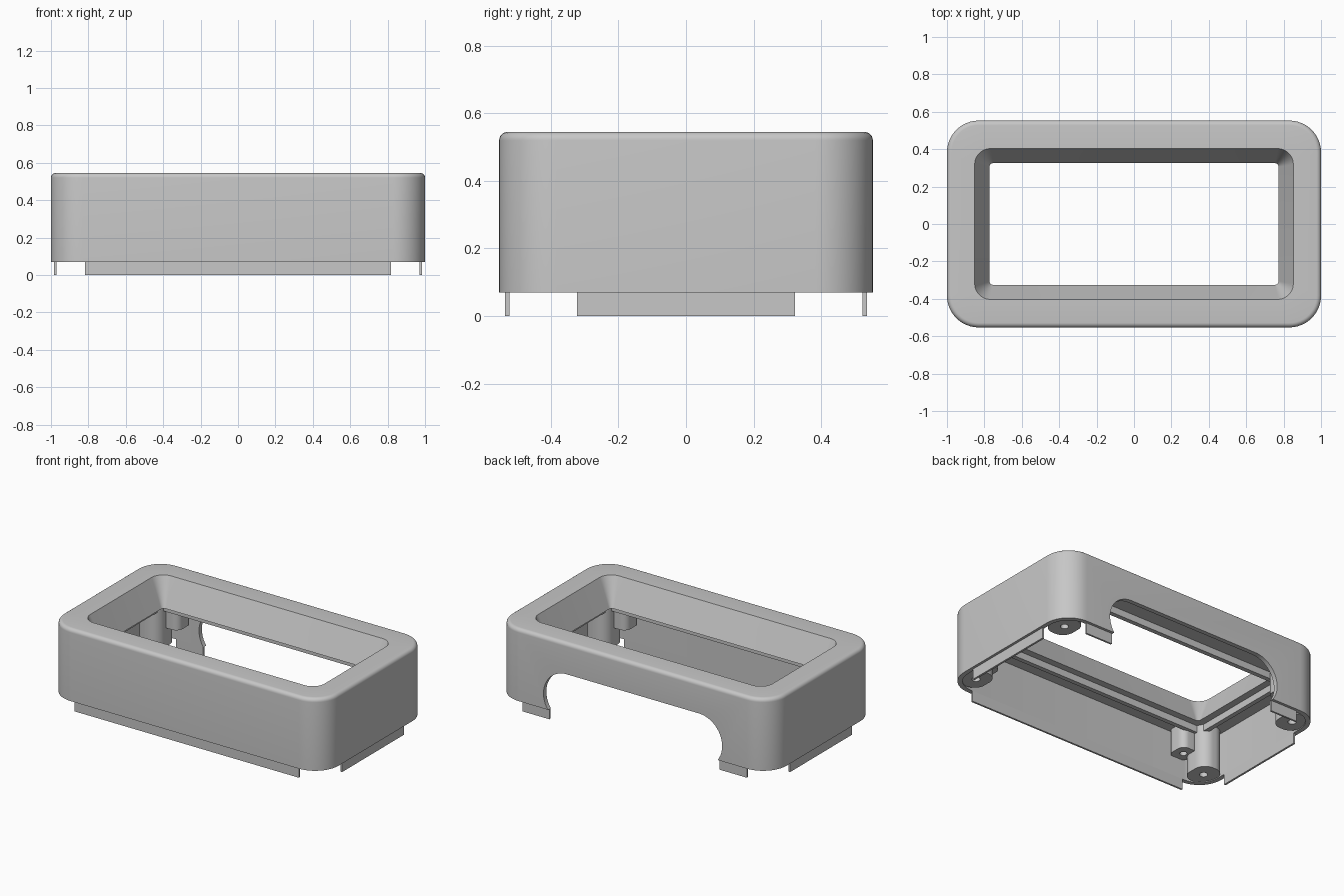
import bpy, bmesh
from math import cos, sin, pi, radians

cube = bpy.data.objects.get("Cube")
if cube:
    bpy.data.objects.remove(cube, do_unlink=True)

grey = bpy.data.materials.new("plain grey")
grey.use_nodes = True
colour = (0.57, 0.57, 0.57, 1)
grey.diffuse_color = colour
grey.node_tree.nodes["Principled BSDF"].inputs["Base Color"].default_value = colour

STEPS = 12  # segments in each rounded corner


def rounded_rect(hx, hy, r):
    """Outline of a rounded rectangle with half sizes hx, hy."""
    points = []
    for i, (sx, sy) in enumerate([(1, 1), (-1, 1), (-1, -1), (1, -1)]):
        for k in range(STEPS + 1):
            a = (i + k / STEPS) * pi / 2
            points.append((sx * (hx - r) + r * cos(a), sy * (hy - r) + r * sin(a)))
    return points


def finish(bm, name):
    bmesh.ops.remove_doubles(bm, verts=bm.verts, dist=1e-5)
    bmesh.ops.recalc_face_normals(bm, faces=bm.faces)
    mesh = bpy.data.meshes.new(name)
    bm.to_mesh(mesh)
    bm.free()
    mesh.materials.append(grey)
    obj = bpy.data.objects.new(name, mesh)
    bpy.context.collection.objects.link(obj)
    return obj


def loft(name, rings, centre=(0, 0), loop=False):
    """Skin rounded rectangles (hx, hy, r, z); join the ends or cap them."""
    bm = bmesh.new()
    loops = [[bm.verts.new((centre[0] + x, centre[1] + y, z)) for x, y in rounded_rect(hx, hy, r)]
             for hx, hy, r, z in rings]
    if not loop:
        bm.faces.new(loops[0])
        bm.faces.new(loops[-1])
    for a, b in zip(loops, loops[1:] + (loops[:1] if loop else [])):
        for i in range(len(a)):
            j = (i + 1) % len(a)
            bm.faces.new((a[i], a[j], b[j], b[i]))
    return finish(bm, name)


def box(name, x0, x1, y0, y1, z0, z1):
    bm = bmesh.new()
    bmesh.ops.create_cube(bm, size=1)
    for v in bm.verts:
        v.co = ((x0 + x1) / 2 + v.co.x * (x1 - x0),
                (y0 + y1) / 2 + v.co.y * (y1 - y0),
                (z0 + z1) / 2 + v.co.z * (z1 - z0))
    return finish(bm, name)


def smooth(obj):
    bpy.ops.object.select_all(action='DESELECT')
    obj.select_set(True)
    bpy.context.view_layer.objects.active = obj
    bpy.ops.object.shade_smooth_by_angle(angle=radians(30))


# Shell: outer wall, rounded top edge, sloping bezel, panel ridge, ceiling, inner wall
BASE, TOP, CEILING, RIDGE, FILLET = 0.07, 0.545, 0.363, 0.318, 0.025
HY, INNER_X, INNER_Y = 0.553, 0.97, 0.523
rings = [(1, HY, 0.17, BASE)]
for k in range(7):
    a = k / 6 * pi / 2
    inset = FILLET * (1 - cos(a))
    rings.append((1 - inset, HY - inset, 0.17 - inset, TOP - FILLET + FILLET * sin(a)))
rings += [(0.852, 0.403, 0.085, TOP),
          (0.773, 0.325, 0.02, CEILING),
          (0.82, 0.37, 0.02, CEILING),
          (0.82, 0.37, 0.02, RIDGE),
          (0.85, 0.40, 0.03, RIDGE),
          (0.85, 0.40, 0.03, CEILING),
          (INNER_X, INNER_Y, 0.14, CEILING),
          (INNER_X, INNER_Y, 0.14, BASE)]
shell = loft("shell", rings, loop=True)

# Arched opening through the back wall
cutter = loft("back_opening_cutter", [(0.65, 0.17, 0.169, -0.1), (0.65, 0.17, 0.169, 0.1)])
for v in cutter.data.vertices:
    x, y, z = v.co
    v.co = (x, 0.54 + z, 0.17 + y)
cutter.data.flip_normals()
cutter.hide_render = True
cut = shell.modifiers.new("back opening", 'BOOLEAN')
cut.operation = 'DIFFERENCE'
cut.solver = 'EXACT'
cut.object = cutter
bpy.context.view_layer.objects.active = shell
bpy.ops.object.modifier_apply(modifier=cut.name)
bpy.data.objects.remove(cutter, do_unlink=True)
smooth(shell)

# Locating lips under the rim, flush with the inner wall
box("front_lip", -0.817, 0.817, -0.535, -INNER_Y, 0, BASE)
for s, side in ((1, "left"), (-1, "right")):
    xs = sorted((s * 0.62, s * 0.817))
    box(side + "_back_lip", xs[0], xs[1], INNER_Y, 0.535, 0, BASE)
    xs = sorted((s * INNER_X, s * 0.983))
    box(side + "_end_lip", xs[0], xs[1], -0.322, 0.322, 0, BASE)

# Screw bosses with blind holes, in all four corners
for sx, side in ((1, "left"), (-1, "right")):
    for sy, end in ((1, "back"), (-1, "front")):
        name = side + "_" + end
        hole = 0.025
        smooth(loft(name + "_corner_boss",
                    [(0.085, 0.1, 0.075, CEILING + 0.01), (0.085, 0.1, 0.075, BASE + 0.005),
                     (hole, hole, hole, BASE + 0.005), (hole, hole, hole, 0.2)],
                    (sx * 0.885, sy * 0.41)))
        smooth(loft(name + "_inner_boss",
                    [(0.062, 0.07, 0.045, CEILING + 0.01), (0.062, 0.07, 0.045, 0.2),
                     (0.022, 0.022, 0.022, 0.2), (0.022, 0.022, 0.022, 0.3)],
                    (sx * 0.77, sy * 0.46)))
